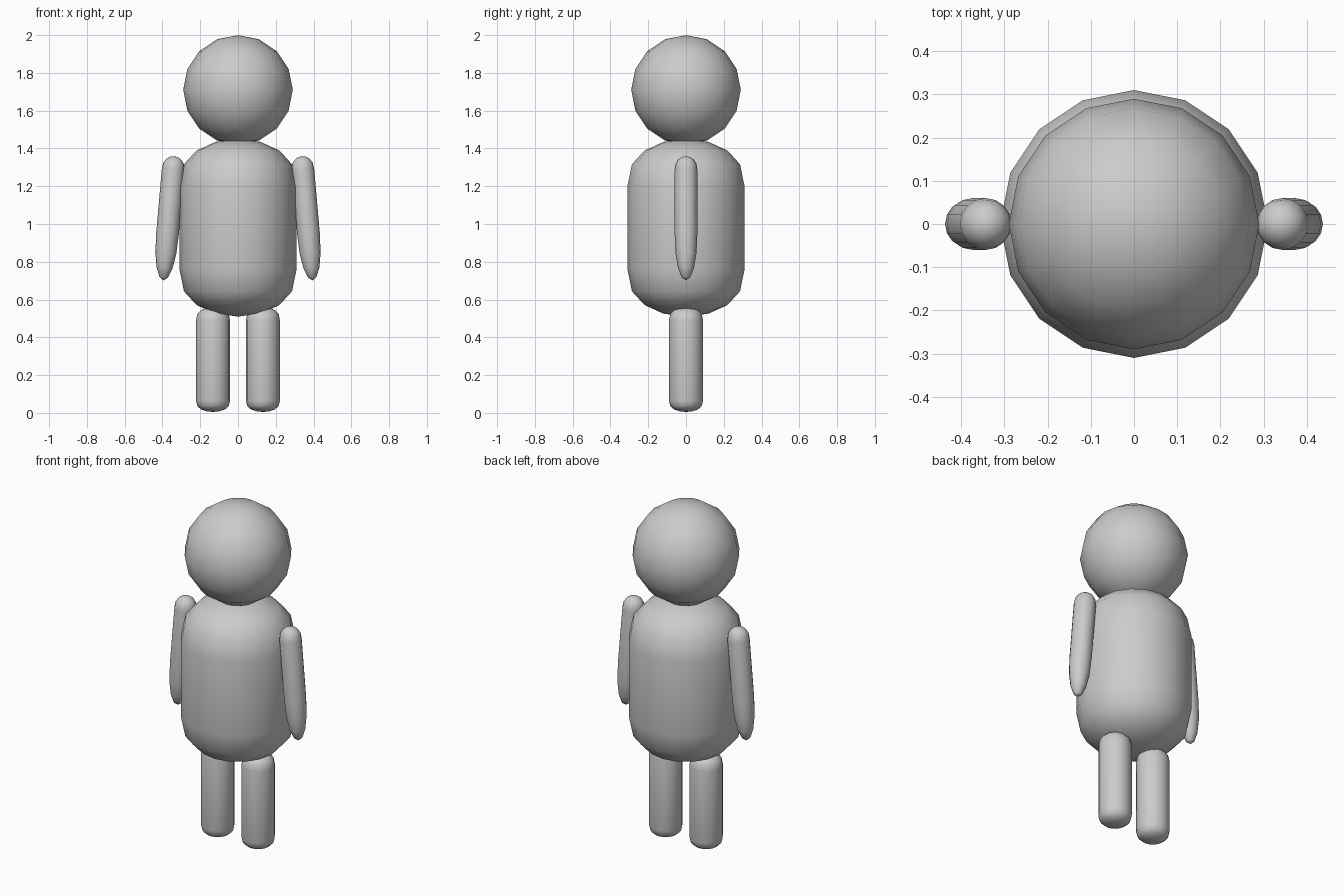
import bpy, bmesh
from math import sin, cos, pi, radians
from mathutils import Matrix

default = bpy.data.objects.get("Cube")
if default:
    bpy.data.objects.remove(default, do_unlink=True)

SIDES = 16
grey = bpy.data.materials.new("plain grey")
grey.use_nodes = True
colour = (0.6, 0.6, 0.6, 1)
grey.diffuse_color = colour
grey.node_tree.nodes["Principled BSDF"].inputs["Base Color"].default_value = colour


def capsule(name, radius, top, bottom, top_cap, bottom_cap, power=1.0, x=0, z=0, tilt=0):
    """Round body made from a sphere whose two halves are stretched and pulled apart."""
    bm = bmesh.new()
    bmesh.ops.create_uvsphere(bm, u_segments=SIDES, v_segments=SIDES // 2, radius=1)
    equator = [e for e in bm.edges if all(abs(v.co.z) < 1e-4 for v in e.verts)]
    # Split the equator into two rings joined by a straight wall
    if top - top_cap > bottom + bottom_cap:
        split = bmesh.ops.split_edges(bm, edges=equator)
        rims = split["edges"]
        upper = {v for f in bm.faces if f.calc_center_median().z > 0 for v in f.verts}
    else:
        rims, upper = [], {v for v in bm.verts if v.co.z >= 0}
    for v in bm.verts:
        height = abs(v.co.z) ** power
        v.co.x *= radius
        v.co.y *= radius
        v.co.z = (top - top_cap + height * top_cap if v in upper
                  else bottom + bottom_cap - height * bottom_cap)
    if rims:
        bmesh.ops.bridge_loops(bm, edges=[e for e in bm.edges if e.is_boundary])
    bmesh.ops.recalc_face_normals(bm, faces=bm.faces)
    bm.transform(Matrix.Translation((x, 0, z)) @ Matrix.Rotation(tilt, 4, 'Y'))
    for f in bm.faces:
        f.smooth = True
    mesh = bpy.data.meshes.new(name)
    bm.to_mesh(mesh)
    bm.free()
    mesh.materials.append(grey)
    obj = bpy.data.objects.new(name, mesh)
    bpy.context.collection.objects.link(obj)
    return obj


# Head and body
capsule("head", 0.29, 2.0, 1.42, 0.29, 0.29)
capsule("torso", 0.31, 1.45, 0.51, 0.25, 0.25, power=0.8)

# Limbs, mirrored left and right
for side, s in (("left", 1), ("right", -1)):
    capsule(side + "_leg", 0.09, 0.56, 0.005, 0.07, 0.06, power=0.75, x=0.132 * s)
    capsule(side + "_arm", 0.06, 0.33, -0.33, 0.07, 0.25, power=0.9,
            x=0.366 * s, z=1.03, tilt=radians(-5) * s)
